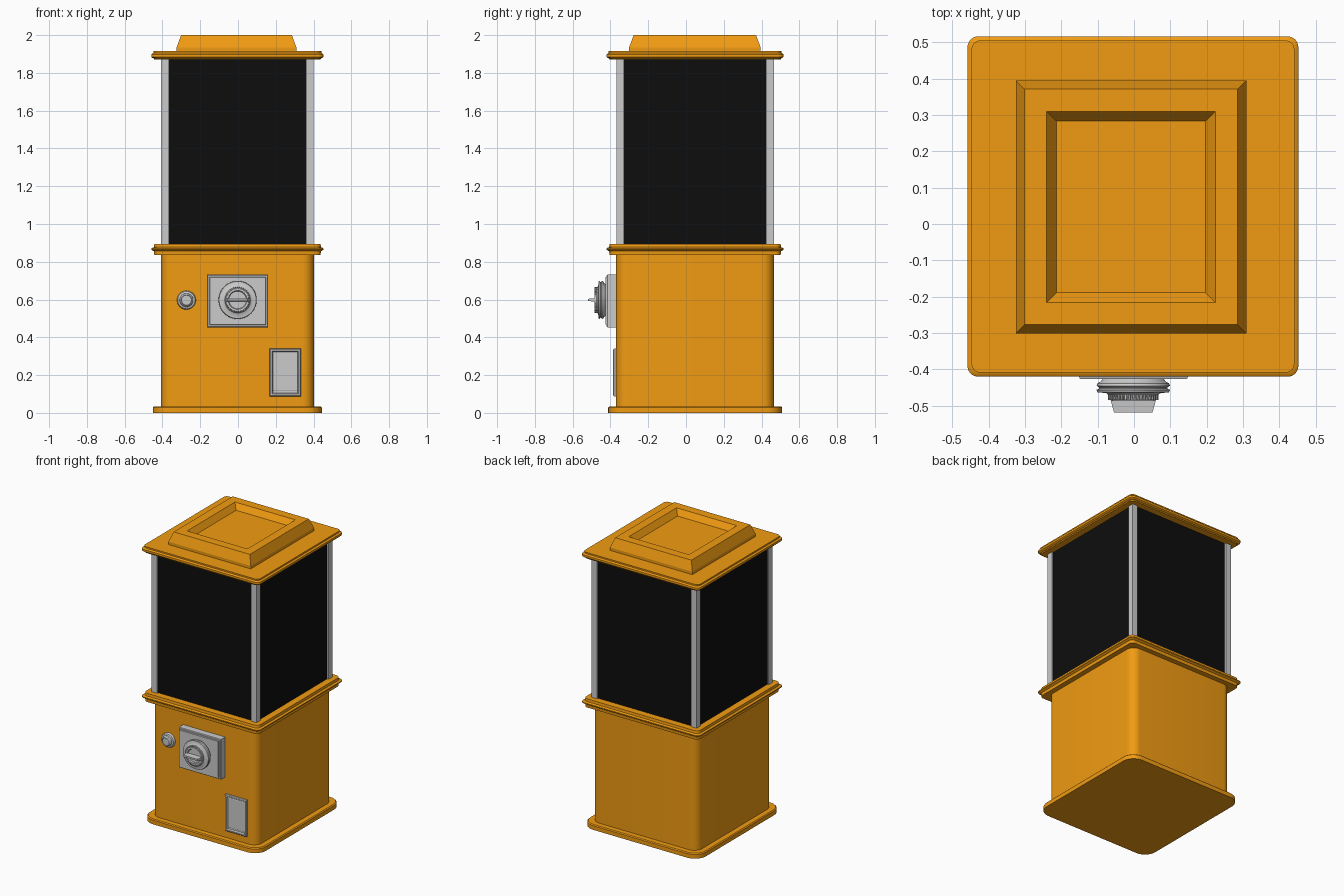
import bpy, bmesh
from math import sin, cos, pi
from mathutils import Matrix

if "Cube" in bpy.data.objects:
    bpy.data.objects.remove(bpy.data.objects["Cube"])

CX, CY = -0.003, 0.048          # centre of the cabinet
FRONT = -0.37                   # front face of the body


def material(name, rgb):
    m = bpy.data.materials.new(name)
    m.diffuse_color = (*rgb, 1)
    m.use_nodes = True
    m.node_tree.nodes["Principled BSDF"].inputs["Base Color"].default_value = m.diffuse_color
    return m


ORANGE = material("orange_paint", (0.88, 0.33, 0.006))
BLACK = material("dark_glass", (0.004, 0.004, 0.004))


def finish(name, bm, mat=None, smooth=True):
    bmesh.ops.recalc_face_normals(bm, faces=bm.faces)
    me = bpy.data.meshes.new(name)
    bm.to_mesh(me)
    bm.free()
    ob = bpy.data.objects.new(name, me)
    bpy.context.collection.objects.link(ob)
    if mat:
        me.materials.append(mat)
    if smooth:
        bpy.ops.object.select_all(action='DESELECT')
        ob.select_set(True)
        bpy.context.view_layer.objects.active = ob
        bpy.ops.object.shade_smooth_by_angle(angle=0.6)
    return ob


def skin(bm, rings):
    """Bridge a list of equal point loops and cap both ends."""
    loops = [[bm.verts.new(p) for p in ring] for ring in rings]
    n = len(loops[0])
    for a, b in zip(loops, loops[1:]):
        for i in range(n):
            j = (i + 1) % n
            bm.faces.new((a[i], a[j], b[j], b[i]))
    bm.faces.new(loops[0])
    bm.faces.new(loops[-1])


def rounded(hx, hy, r, z, seg=8):
    pts = []
    for k, (sx, sy) in enumerate([(1, 1), (-1, 1), (-1, -1), (1, -1)]):
        for i in range(seg + 1):
            a = (k + i / seg) * pi / 2
            pts.append((CX + sx * (hx - r) + r * cos(a), CY + sy * (hy - r) + r * sin(a), z))
    return pts


def slab(name, rows):
    """Rounded cabinet section from (half x, radius, z) rows."""
    bm = bmesh.new()
    skin(bm, [rounded(hx, hx + 0.013, r, z) for hx, r, z in rows])
    return finish(name, bm, ORANGE)


def rect(x0, x1, a0, a1, d, front=False):
    pts = [(x0, a0), (x1, a0), (x1, a1), (x0, a1)]
    return [(x, d, a) if front else (x, a, d) for x, a in pts]


def box_stack(name, rows, front=False, mat=None):
    """Stepped rectangular block from (x0, x1, a0, a1, depth) rows."""
    bm = bmesh.new()
    skin(bm, [rect(*row, front) for row in rows])
    return finish(name, bm, mat, smooth=False)


def turned(name, x, z, profile, seg=40):
    """Lathe a (radius, y) profile around an axis along y."""
    bm = bmesh.new()
    skin(bm, [[(x + r * cos(2 * pi * i / seg), y, z + r * sin(2 * pi * i / seg))
               for i in range(seg)] for r, y in profile])
    return finish(name, bm)


# cabinet: foot plate, body, stepped collar
slab("foot_plate", [(0.447, 0.085, 0), (0.447, 0.085, 0.029), (0.441, 0.08, 0.035), (0.40, 0.05, 0.035)])
slab("body", [(0.405, 0.06, 0.03), (0.405, 0.06, 0.84)])
slab("collar", [(0.39, 0.05, 0.835), (0.44, 0.03, 0.835), (0.442, 0.03, 0.856), (0.45, 0.03, 0.860),
                (0.455, 0.03, 0.864), (0.455, 0.03, 0.871), (0.45, 0.03, 0.875), (0.442, 0.03, 0.877),
                (0.440, 0.03, 0.895)])

# dark display case with four corner posts
gx, gy = 0.393, 0.406
box_stack("display_case", [(CX - gx, CX + gx, CY - gy, CY + gy, z) for z in (0.89, 1.875)], mat=BLACK)
for sx, nx in ((-1, "left"), (1, "right")):
    for sy, ny in ((-1, "front"), (1, "back")):
        xs = sorted((CX + sx * 0.363, CX + sx * 0.404))
        ys = sorted((CY + sy * 0.376, CY + sy * 0.417))
        box_stack(f"post_{ny}_{nx}", [(*xs, *ys, z) for z in (0.89, 1.875)])

# lid with raised, recessed crown
slab("lid", [(0.40, 0.03, 1.87), (0.440, 0.03, 1.87), (0.442, 0.03, 1.877), (0.45, 0.03, 1.879),
             (0.455, 0.03, 1.884), (0.455, 0.03, 1.898), (0.45, 0.03, 1.903), (0.444, 0.03, 1.905),
             (0.444, 0.025, 1.915)])
box_stack("lid_crown", [(CX - 0.005 - h, CX - 0.005 + h, 0.047 - h - 0.031, 0.047 + h + 0.031, z)
                        for h, z in ((0.317, 1.91), (0.317, 1.935), (0.293, 2.0), (0.232, 2.0), (0.205, 1.96))],
          mat=ORANGE)

# coin mechanism plate
box_stack("coin_plate", [(-0.163 + i, 0.16 - i, 0.453 + i, 0.732 - i, y) for i, y in
                         ((0, FRONT + 0.01), (0, -0.415), (0.004, -0.42), (0.012, -0.42), (0.014, -0.426))], True)

# turning knob with knurled rim and flat grip
KX, KZ = -0.002, 0.598
turned("knob", KX, KZ, [(0.08, -0.42), (0.09, -0.434), (0.098, -0.438), (0.101, -0.445), (0.094, -0.449),
                        (0.094, -0.453), (0.101, -0.456), (0.098, -0.463), (0.075, -0.465), (0.068, -0.470),
                        (0.060, -0.485), (0.050, -0.485), (0.046, -0.478)], 48)
bm = bmesh.new()
for i in range(40):
    m = (Matrix.Translation((KX, -0.475, KZ)) @ Matrix.Rotation(2 * pi * i / 40, 4, 'Y')
         @ Matrix.Translation((0.064, 0, 0)) @ Matrix.Diagonal((0.010, 0.019, 0.005, 1)))
    bmesh.ops.create_cube(bm, size=1, matrix=m)
finish("knob_knurling", bm, smooth=False)
box_stack("knob_grip", [(KX - w, KX + w, KZ - t, KZ + t, y) for w, t, y in
                        ((0.064, 0.009, -0.470), (0.062, 0.008, -0.485), (0.053, 0.006, -0.518))], True)

# key lock with keyway
LX, LZ = -0.273, 0.597
turned("lock", LX, LZ, [(0.050, FRONT + 0.01), (0.050, -0.378), (0.046, -0.386), (0.036, -0.389), (0.034, -0.400),
                        (0.028, -0.406), (0.026, -0.402)], 32)
box_stack("lock_keyway", [(LX - 0.006, LX + 0.006, LZ - 0.02, LZ + 0.02, y) for y in (-0.40, -0.405)], True)

# prize door: bevelled frame with recessed flap
box_stack("door_frame", [(0.167 + i, 0.333 - i, 0.087 + i, 0.341 - i, y) for i, y in
                         ((0, FRONT + 0.01), (0, -0.381), (0.005, -0.386), (0.013, -0.386), (0.018, -0.376))], True)
box_stack("door_flap", [(0.188 + i, 0.315 - i, 0.116 + i, 0.323 - i, y) for i, y in
                        ((0, -0.37), (0, -0.379), (0.003, -0.381))], True)
